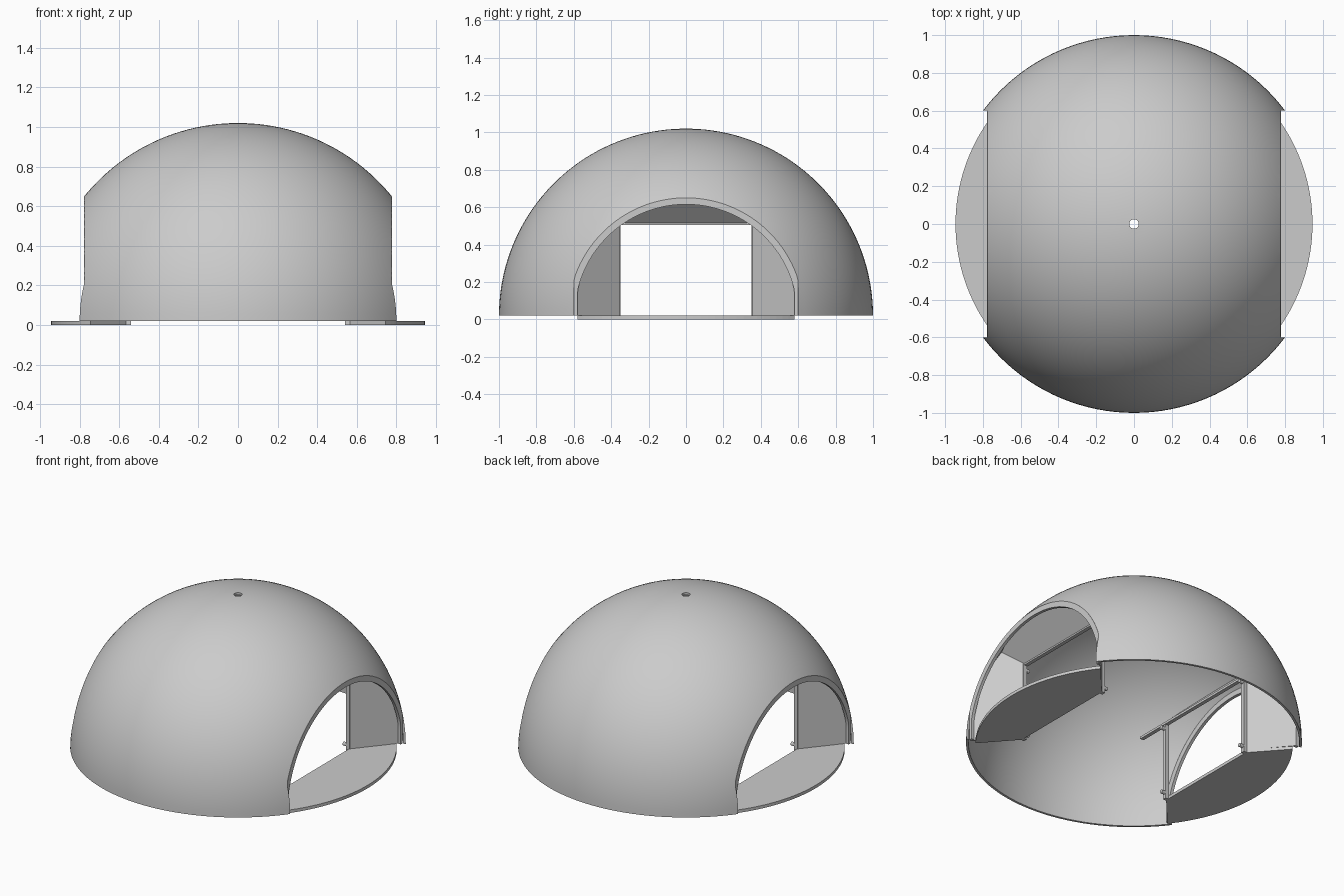
import bpy, bmesh
from math import sin, cos, pi, asin, acos, sqrt

cube = bpy.data.objects.get("Cube")
if cube:
    bpy.data.objects.remove(cube, do_unlink=True)

grey = bpy.data.materials.new("plain_grey")
grey.use_nodes = True
GREY = (0.6, 0.6, 0.6, 1)
grey.diffuse_color = GREY
grey.node_tree.nodes["Principled BSDF"].inputs["Base Color"].default_value = GREY

BASE = 0.02          # height of the dome rim
R, R_IN = 1.0, 0.985  # dome shell radii


def finish(name, bm):
    bmesh.ops.recalc_face_normals(bm, faces=bm.faces[:])
    mesh = bpy.data.meshes.new(name)
    bm.to_mesh(mesh)
    bm.free()
    mesh.materials.append(grey)
    ob = bpy.data.objects.new(name, mesh)
    bpy.context.collection.objects.link(ob)
    return ob


def loft(name, loop_a, loop_b):
    """Closed solid between two matching outlines."""
    bm = bmesh.new()
    a = [bm.verts.new(p) for p in loop_a]
    b = [bm.verts.new(p) for p in loop_b]
    bm.faces.new(a)
    bm.faces.new(b)
    n = len(a)
    for i in range(n):
        j = (i + 1) % n
        bm.faces.new((a[i], a[j], b[j], b[i]))
    return finish(name, bm)


def prism_x(name, outline, x0, x1):
    return loft(name, [(x0, y, z) for y, z in outline], [(x1, y, z) for y, z in outline])


def box(name, x0, x1, y0, y1, z0, z1):
    return prism_x(name, [(y0, z0), (y1, z0), (y1, z1), (y0, z1)], x0, x1)


def activate(ob):
    bpy.ops.object.select_all(action='DESELECT')
    ob.select_set(True)
    bpy.context.view_layer.objects.active = ob


def boolean(ob, cutter, operation):
    mod = ob.modifiers.new("cut", 'BOOLEAN')
    mod.object, mod.operation, mod.solver = cutter, operation, 'EXACT'
    activate(ob)
    bpy.ops.object.modifier_apply(modifier=mod.name)
    bpy.data.objects.remove(cutter, do_unlink=True)


def mirror(ob, y=False):
    mod = ob.modifiers.new("mirror", 'MIRROR')
    mod.use_axis = (True, y, False)
    mod.use_mirror_merge = False


def smooth(ob):
    activate(ob)
    bpy.ops.object.shade_smooth_by_angle(angle=0.5)


def spin(name, profile, steps=128):
    """Revolve a closed (radius, height) profile around z."""
    bm = bmesh.new()
    rings = [[bm.verts.new((r * cos(2 * pi * k / steps), r * sin(2 * pi * k / steps), z))
              for r, z in profile] for k in range(steps)]
    n = len(profile)
    for k in range(steps):
        a, b = rings[k], rings[(k + 1) % steps]
        for i in range(n):
            j = (i + 1) % n
            bm.faces.new((a[i], a[j], b[j], b[i]))
    return finish(name, bm)


def arc(radius, hole, steps=40):
    top = acos(hole / radius)
    return [(radius * cos(top * i / steps), BASE + radius * sin(top * i / steps))
            for i in range(steps + 1)]


def arch(radius, half_width, z0=BASE, steps=64):
    pts = []
    for i in range(steps + 1):
        a = pi * i / steps
        y = max(-half_width, min(half_width, radius * cos(a)))
        pts.append((y, z0 if i in (0, steps) else BASE + radius * sin(a)))
    return pts


# Dome shell with a vent hole at the top and an arched opening on each side
dome = spin("dome", arc(R, 0.025) + arc(R_IN, 0.025)[::-1])
boolean(dome, prism_x("cutter", arch(0.63, 0.6, -0.1), -1.2, 1.2), 'DIFFERENCE')
smooth(dome)

# Flat arch frame inside each opening
frame = prism_x("arch_frame", arch(0.63, 0.6) + arch(0.595, 0.58)[::-1], 0.757, 0.777)
mirror(frame)
smooth(frame)

# Floor plate with splayed sides and a round outer edge
PLATE_R = 0.945
end = asin(0.58 / PLATE_R)
edge = [(0.56, 0.37), (0.56, -0.37)]
for i in range(33):
    a = -end + 2 * end * i / 32
    edge.append((PLATE_R * cos(a), PLATE_R * sin(a)))
floor = loft("floor_plate", [(x, y, 0) for x, y in edge], [(x, y, BASE) for x, y in edge])
mirror(floor)


# Splayed entrance walls and ceiling, trimmed to the dome
def portal(x, y, z, t=0.015):
    outline = [(-y, BASE), (-y, z), (y, z), (y, BASE),
               (y + t, BASE), (y + t, z + t), (-y - t, z + t), (-y - t, BASE)]
    return [(x, py, pz) for py, pz in outline]


walls = loft("entrance_walls", portal(0.56, 0.35, 0.515), portal(0.757, 0.585, 0.72))
bm = bmesh.new()
bmesh.ops.create_uvsphere(bm, u_segments=128, v_segments=64, radius=0.99)
bmesh.ops.translate(bm, verts=bm.verts[:], vec=(0, 0, BASE))
boolean(walls, finish("cutter", bm), 'INTERSECT')
mirror(walls)

# Door posts, top rail and small pegs
mirror(box("door_post", 0.54, 0.565, 0.35, 0.375, 0, 0.515), y=True)
mirror(box("top_rail", 0.535, 0.56, -0.58, 0.58, 0.505, 0.52))
for name, z in (("lower_peg", 0.04), ("upper_peg", 0.48)):
    ring = [(0.362 + 0.012 * cos(pi * i / 6), z + 0.012 * sin(pi * i / 6)) for i in range(12)]
    peg = prism_x(name, ring, 0.515, 0.545)
    mirror(peg, y=True)
    smooth(peg)
